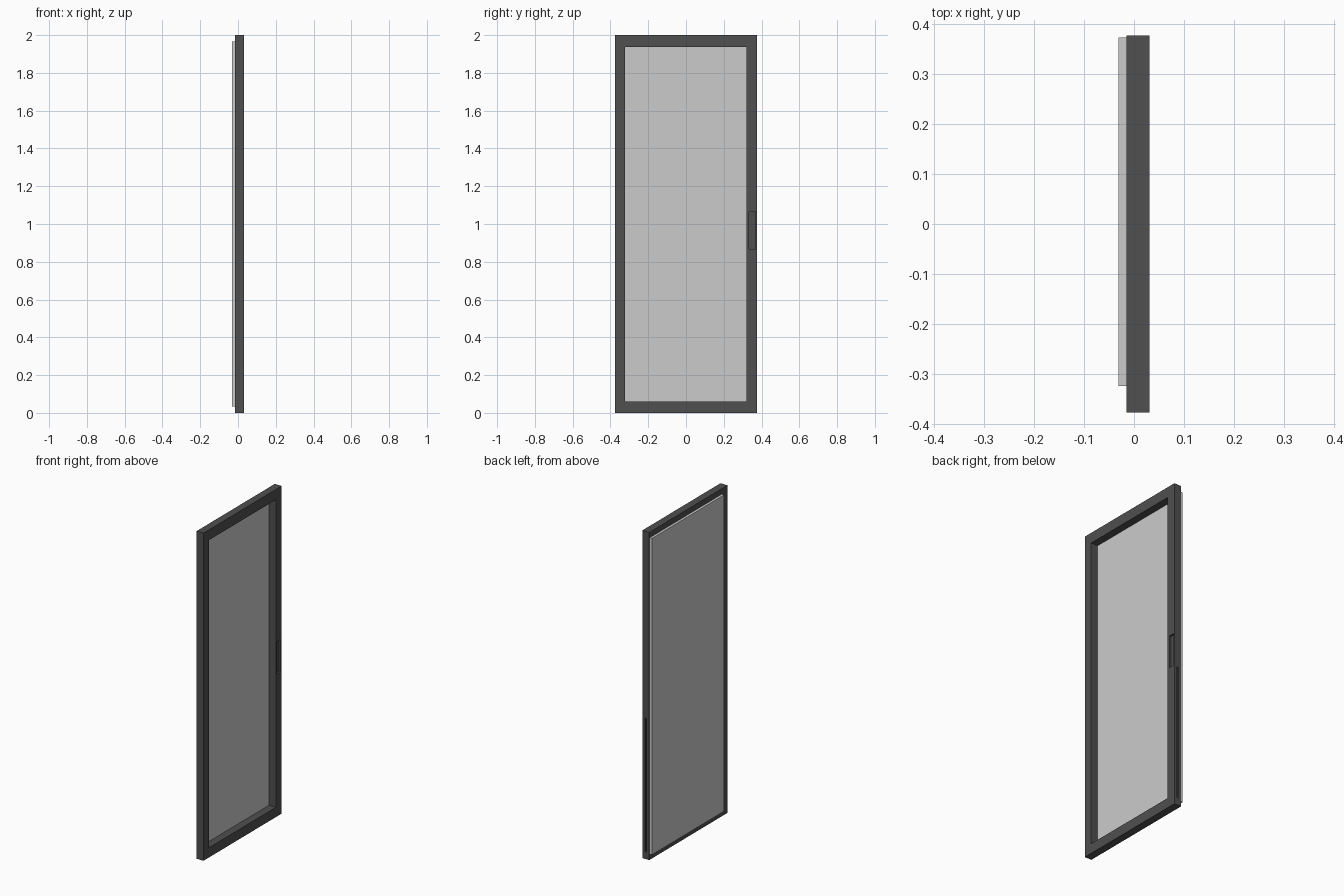
import bpy

if "Cube" in bpy.data.objects:
    bpy.data.objects.remove(bpy.data.objects["Cube"])

DARK = bpy.data.materials.new("dark_grey")
DARK.diffuse_color = (0.08, 0.08, 0.08, 1)
DARK.use_nodes = True
DARK.node_tree.nodes["Principled BSDF"].inputs["Base Color"].default_value = DARK.diffuse_color


def box(name, x, y, z):
    """Axis-aligned box from (min, max) ranges."""
    bpy.ops.mesh.primitive_cube_add(size=1)
    ob = bpy.context.object
    ob.name = name
    ob.location = [(a + b) / 2 for a, b in (x, y, z)]
    ob.scale = [b - a for a, b in (x, y, z)]
    bpy.ops.object.transform_apply(location=True, rotation=True, scale=True)
    return ob


def cut(target, name, x, y, z):
    """Subtract a box from the target, then remove the cutter."""
    cutter = box(name, x, y, z)
    cutter.hide_render = True
    mod = target.modifiers.new(name, 'BOOLEAN')
    mod.operation = 'DIFFERENCE'
    mod.solver = 'EXACT'
    mod.object = cutter
    bpy.context.view_layer.objects.active = target
    bpy.ops.object.modifier_apply(modifier=name)
    bpy.data.objects.remove(cutter, do_unlink=True)


# Door frame with full-depth opening
frame = box("door_frame", (-0.0155, 0.031), (-0.377, 0.377), (0, 2))
cut(frame, "opening_cutter", (-0.1, 0.1), (-0.324, 0.32), (0.06, 1.937))
# Recessed finger pull on the face
cut(frame, "finger_pull_cutter", (0.019, 0.1), (0.334, 0.368), (0.868, 1.066))
# Narrow slot in the closing edge
cut(frame, "edge_slot_cutter", (0.002, 0.012), (0.367, 0.5), (0.045, 0.86))
frame.data.materials.clear()
frame.data.materials.append(DARK)

# Panel fixed behind the frame
box("back_panel", (-0.031, -0.0155), (-0.324, 0.373), (0.035, 1.966))
